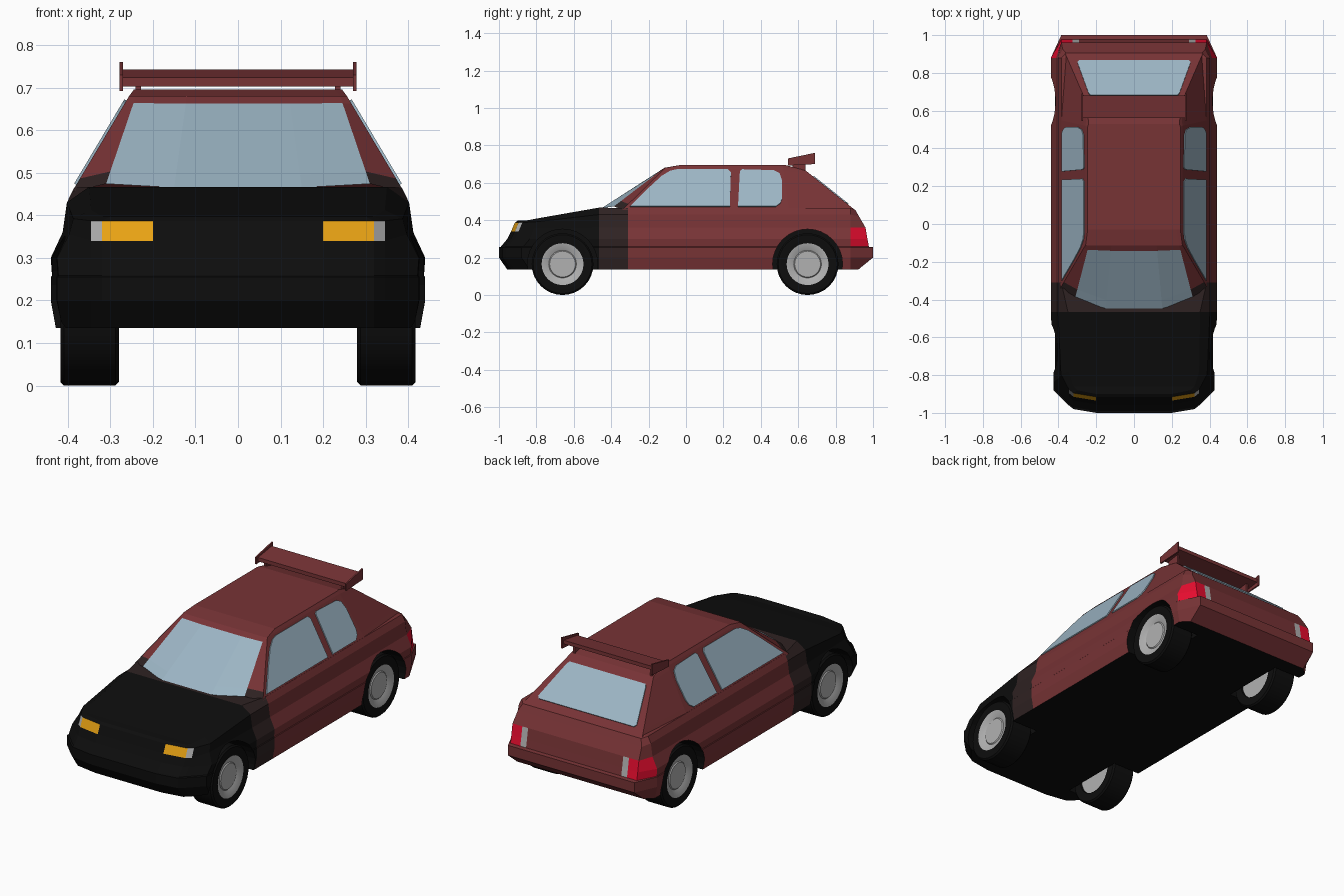
import bpy, bmesh, math
from mathutils import Matrix

if "Cube" in bpy.data.objects:
    bpy.data.objects.remove(bpy.data.objects["Cube"])

BLACK, RED, BROWN, GLASS, ORANGE, LAMP, GREY = range(7)
COLOURS = [("black", (.004, .004, .004)), ("dark red paint", (.185, .033, .036)),
           ("dark brown", (.028, .016, .016)), ("window glass", (.33, .46, .55)),
           ("amber lamp", (.80, .36, .007)), ("red lamp", (.85, .004, .03)),
           ("light grey", (.44, .44, .44))]
MATS = []
for mat_name, rgb in COLOURS:
    m = bpy.data.materials.new(mat_name)
    m.diffuse_color = (*rgb, 1)
    m.use_nodes = True
    m.node_tree.nodes["Principled BSDF"].inputs["Base Color"].default_value = m.diffuse_color
    MATS.append(m)


def build(name, verts, faces, colours):
    """Mesh object; colours is one index or one index per face."""
    me = bpy.data.meshes.new(name)
    me.from_pydata(verts, [], faces)
    for m in MATS:
        me.materials.append(m)
    for i, p in enumerate(me.polygons):
        p.material_index = colours if isinstance(colours, int) else colours[i]
    bm = bmesh.new()
    bm.from_mesh(me)
    bmesh.ops.recalc_face_normals(bm, faces=bm.faces)
    bm.to_mesh(me)
    bm.free()
    ob = bpy.data.objects.new(name, me)
    bpy.context.collection.objects.link(ob)
    return ob


def loft(name, rings, colour, bottom=True):
    """Stack mirrored half outlines; colour(row, segment) picks the material."""
    n = len(rings[0])
    N = 2 * n
    verts, faces, cols = [], [], []
    for r in rings:
        verts += r + [(-x, y, z) for x, y, z in reversed(r)]
    for j in range(len(rings) - 1):
        for i in range(N):
            k = (i + 1) % N
            faces.append((j * N + i, j * N + k, j * N + N + k, j * N + N + i))
            cols.append(colour(j, i if i < n else N - 2 - i))
    last = len(rings) - 1
    for j, row in ([(0, -1)] if bottom else []) + [(last, last)]:
        for i in range(n - 1):
            b = j * N
            faces.append((b + i, b + i + 1, b + N - 2 - i, b + N - 1 - i))
            cols.append(colour(row, i))
    return build(name, verts, faces, cols)


def prism(name, profile, x0, x1, colour):
    """Extrude a (y, z) profile along x."""
    n = len(profile)
    verts = [(x0, y, z) for y, z in profile] + [(x1, y, z) for y, z in profile]
    faces = [tuple(range(n)), tuple(range(n, 2 * n))]
    faces += [(i, (i + 1) % n, n + (i + 1) % n, n + i) for i in range(n)]
    return build(name, verts, faces, colour)


def plate(name, pts, colour):
    """Thin flat panel."""
    ob = build(name, pts, [tuple(range(len(pts)))], colour)
    mod = ob.modifiers.new("thickness", 'SOLIDIFY')
    mod.thickness, mod.offset = .006, 0
    return ob


# Lower body: plan outlines stacked upwards
def ring(w, f, r, z, hood=False):
    xs = [.2, .32, .345, w - .015, w, w, w, min(.385, w - .025), .325, .29]
    if hood:
        xs[1:5] = [.30, .32, .345, .35]
    ys = [f, f + .02, f + .04, f + .12, -.465, -.31, .88, r, r, r]
    zs = z if isinstance(z, list) else [z] * 10
    return list(zip(xs, ys, zs))


def body_colour(row, s):
    if row == -1:
        return BLACK
    if row == 5 and s in (0, 1):
        return (ORANGE, GREY)[s]
    if row in (3, 4) and s in (6, 7, 8):
        return GREY if s == 8 else LAMP
    return BLACK if s <= 3 else BROWN if s == 4 else RED


body = loft("body", [
    ring(.428, -.955, .92, .135),
    ring(.44, -1, 1, .2),
    ring(.44, -1, 1, .255),
    ring(.437, -.99, .978, .258),
    ring(.44, -.955, .97, .30),
    ring(.412, -.935, .96, [.34] * 3 + [.355] + [.36] * 6),
    ring(.402, -.915, .925, [.387] * 3 + [.392] + [.43] * 3 + [.42] * 3),
    ring(.385, -.90, .905, [.397] * 3 + [.412, .467] + [.465] * 2 + [.455] * 3, True),
], body_colour)

# Wheel arches cut out of the body
AXLES, AXLE_Z = (-.66, .65), .165
bm = bmesh.new()
for y in AXLES:
    for sx in (-1, 1):
        bmesh.ops.create_cone(bm, cap_ends=True, segments=32, radius1=.187, radius2=.187, depth=.24,
                              matrix=Matrix.Translation((sx * .385, y, AXLE_Z)) @ Matrix.Rotation(math.pi / 2, 4, 'Y'))
cutter = build("arch_cutter", [], [], BLACK)
bm.to_mesh(cutter.data)
bm.free()
cutter.hide_render = True
mod = body.modifiers.new("arches", 'BOOLEAN')
mod.operation, mod.solver, mod.object = 'DIFFERENCE', 'EXACT', cutter
bpy.context.view_layer.objects.active = body
bpy.ops.object.modifier_apply(modifier=mod.name)
bpy.data.objects.remove(cutter)

# Cabin: belt line blended to the roof edge, then the roof
belt = [(.15, -.45, .465), (.31, -.385, .474), (.39, -.34, .455), (.39, .55, .455), (.365, .905, .453)]
edge = [(.12, -.115, .68), (.24, -.115, .68), (.256, -.11, .68), (.256, .52, .68), (.25, .64, .665)]
roof = [(.12, -.03, .695), (.225, -.03, .695), (.245, -.03, .695), (.245, .515, .695), (.24, .53, .695)]


def blend(t):
    return [tuple(a + (b - a) * t for a, b in zip(p, q)) for p, q in zip(belt, edge)]


def cabin_colour(row, s):
    if s in (-1, 0) and row < 2:
        return GLASS
    return BROWN if s == 1 and row == 0 else RED


loft("cabin", [belt, blend(.14), blend(.92), edge, roof], cabin_colour, bottom=False)

# Side windows lie on the sloping cabin side
front_window = [(-.30, .472), (-.19, .58), (-.13, .635), (-.085, .662), (-.05, .67),
                (.225, .67), (.24, .655), (.234, .472)]
rear_window = [(.278, .472), (.288, .66), (.30, .67), (.47, .665), (.50, .65), (.514, .61),
               (.514, .515), (.505, .49), (.48, .472)]
for side, sx in (("left", -1), ("right", 1)):
    for label, pts in (("front", front_window), ("rear", rear_window)):
        plate(f"{side}_{label}_window",
              [(sx * (.3925 - .134 * (z - .455) / .225), y, z + .001) for y, z in pts], GLASS)

# Rear window on the hatch
half = [(.23, .68), (.24, .69), (.30, .855), (.29, .866)]
outline = half + [(-x, y) for x, y in reversed(half)]
plate("rear_window", [(x, y + .001, .667 - (y - .64) * .8) for x, y in outline], GLASS)

# Rear wing: blade, end plates and posts
prism("wing_blade", [(.56, .703), (.56, .724), (.68, .742), (.68, .722)], -.272, .272, RED)
for side, sx in (("left", -1), ("right", 1)):
    prism(f"{side}_wing_end", [(.545, .692), (.545, .73), (.69, .76), (.69, .70)], sx * .27, sx * .278, RED)
    prism(f"{side}_wing_post", [(.57, .66), (.57, .71), (.64, .72), (.64, .65)], sx * .228, sx * .241, RED)

# Wheels: lathed (x, radius) profile
PROFILE = [(.29, .001), (.29, .11), (.28, .112), (.28, .157), (.288, .165), (.409, .165), (.417, .157),
           (.417, .112), (.40, .074), (.405, .069), (.405, .001)]
SEG = 32
for label, y in zip(("front", "rear"), AXLES):
    for side, sx in (("left", -1), ("right", 1)):
        verts, faces, cols = [], [], []
        for x, r in PROFILE:
            for i in range(SEG):
                a = math.tau * i / SEG
                verts.append((sx * x, y + r * math.cos(a), AXLE_Z + r * math.sin(a)))
        for j in range(len(PROFILE) - 1):
            for i in range(SEG):
                k = (i + 1) % SEG
                faces.append((j * SEG + i, j * SEG + k, j * SEG + SEG + k, j * SEG + SEG + i))
                cols.append(BLACK if 1 <= j <= 6 else GREY)
        for b in (0, (len(PROFILE) - 1) * SEG):
            faces.append(tuple(range(b, b + SEG)))
            cols.append(GREY)
        wheel = build(f"{side}_{label}_wheel", verts, faces, cols)
        bpy.ops.object.select_all(action='DESELECT')
        wheel.select_set(True)
        bpy.context.view_layer.objects.active = wheel
        bpy.ops.object.shade_smooth_by_angle(angle=math.radians(25))
